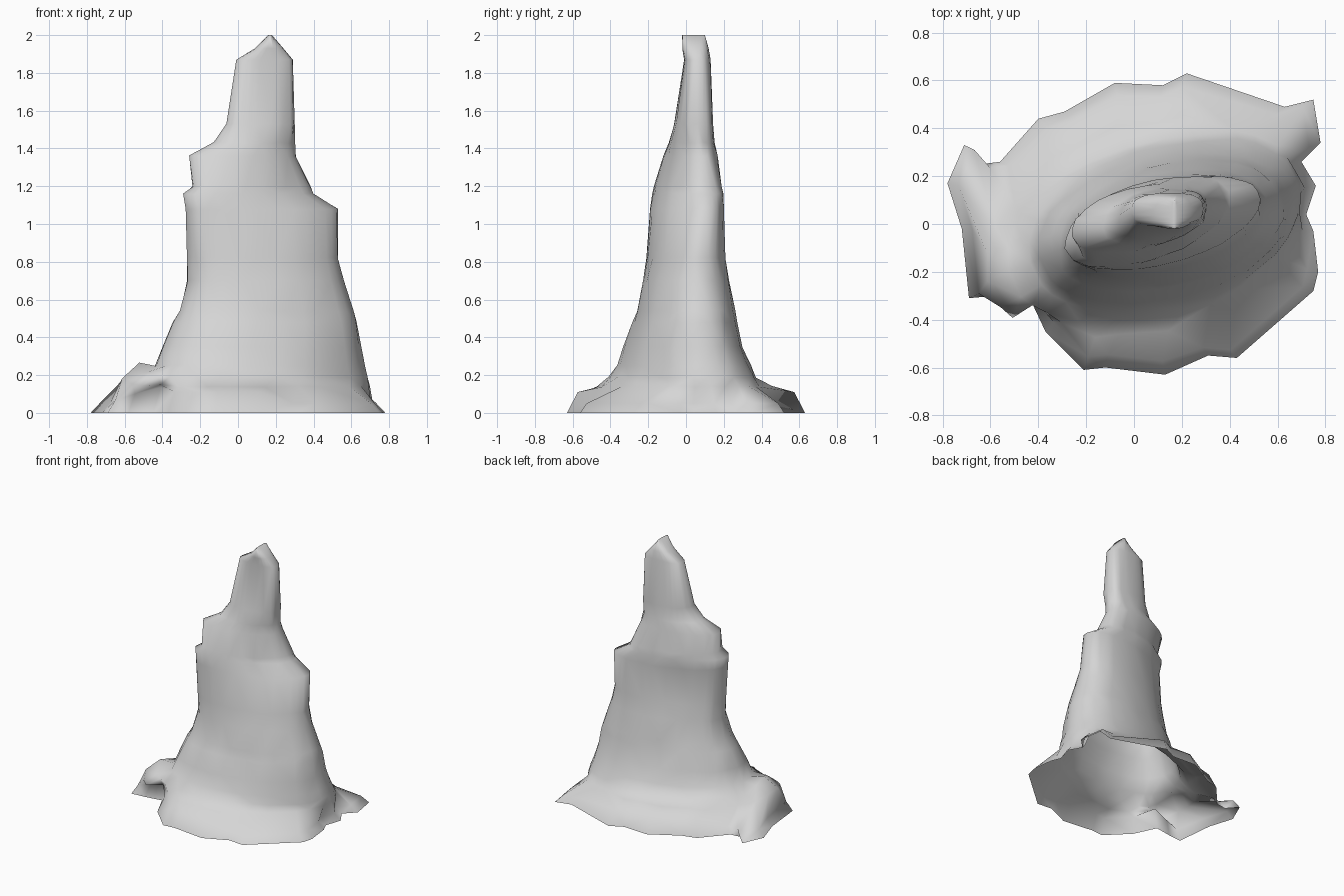
import bpy
import bmesh
import random
from math import atan2, cos, sin, tau, exp, copysign
from mathutils import Vector

random.seed(4)

default_cube = bpy.data.objects.get("Cube")
if default_cube:
    bpy.data.objects.remove(default_cube, do_unlink=True)

# Ragged ground outline of the rock, counterclockwise from the left side
OUTLINE = [
    (.76, .16), (.70, .26), (.78, .34), (.75, .52), (.63, .49), (.22, .63), (.12, .58),
    (-.08, .59), (-.29, .47), (-.4, .44), (-.56, .26), (-.64, .25), (-.71, .33),
    (-.78, .17), (-.72, -.02), (-.69, -.31), (-.58, -.3), (-.45, -.28), (-.37, -.45),
    (-.21, -.61), (-.12, -.6), (.13, -.63), (.31, -.55), (.43, -.56), (.75, -.28),
    (.77, -.2), (.75, -.03), (.72, .04),
]

# Spire sections: height, x range, y range, skew as a share of the half depth
SECTIONS = [
    (.14, -.62, .7, -.46, .4, .35),
    (.19, -.53, .69, -.41, .37, .32),
    (.25, -.44, .67, -.36, .34, .3),
    (.35, -.4, .65, -.33, .3, .28),
    (.48, -.35, .63, -.28, .27, .28),
    (.54, -.31, .61, -.26, .26, .28),
    (.7, -.27, .56, -.23, .23, .28),
    (.82, -.27, .53, -.21, .21, .35),
    (1.08, -.28, .53, -.19, .2, .48),
    (1.16, -.29, .4, -.18, .2, .48),
    (1.2, -.24, .38, -.17, .19, .45),
    (1.36, -.26, .31, -.12, .17, .4),
    (1.43, -.13, .3, -.09, .15, .3),
    (1.53, -.06, .3, -.06, .14, .2),
    (1.87, -.01, .29, -.01, .13, .05),
    (1.93, .09, .24, -.02, .12, 0),
    (2, .16, .18, -.02, .1, 0),
]


def make_material(name, color):
    material = bpy.data.materials.new(name)
    material.use_nodes = True
    material.diffuse_color = color
    shader = material.node_tree.nodes["Principled BSDF"]
    shader.inputs["Base Color"].default_value = color
    shader.inputs["Roughness"].default_value = .9
    return material


def rounded(value, power):
    """Fullness of a section: lower powers give boxier corners."""
    return copysign(abs(value) ** power, value)


def section_angles():
    """Angles that follow the outline but stay fairly evenly spread."""
    angles = []
    count = len(OUTLINE)
    for i, (x, y) in enumerate(OUTLINE):
        own = atan2(y / .63, x / .78) % tau
        even = (tau * i / count + .2) % tau
        gap = (even - own + tau / 2) % tau - tau / 2
        angles.append(own + gap * .6)
    return angles


def is_bulging(x, y):
    """The front and back swell out above the ground, the corners do not."""
    return abs(x) < .5 and not (x > .2 and y < 0)


def foot_knob(point):
    """Raise the small lump on the right front foot."""
    distance = (point.xy - Vector((-.53, -.2))).length_squared
    point.z += .08 * exp(-distance / .015)
    return point


def jitter(point, amount):
    return point + Vector([random.uniform(-amount, amount) for _ in range(3)])


def ground_rings():
    """The outline itself and the broken ledge just above it."""
    base = [Vector((x, y, 0)) for x, y in OUTLINE]
    ledge = []
    for p in base:
        scale, height = (.91, .11) if is_bulging(p.x, p.y) else (.94, .05)
        ledge.append(foot_knob(Vector((p.x * scale, p.y * scale, height))))
    return [base, ledge]


def spire_ring(section, angles, blend):
    """A skewed oval; the lowest one is pulled towards the bulging ground."""
    z, x0, x1, y0, y1, lean = section
    center_x, half_x = (x0 + x1) / 2, (x1 - x0) / 2
    center_y, half_y = (y0 + y1) / 2, (y1 - y0) / 2
    skew = half_y * lean
    depth = (half_y ** 2 - skew ** 2) ** .5
    power = .75 if z > 1.5 else .95
    ring = []
    for angle, (x, y) in zip(angles, OUTLINE):
        across, along = rounded(cos(angle), power), rounded(sin(angle), power)
        point = Vector((center_x + half_x * across,
                        center_y + skew * across + depth * along, z))
        if is_bulging(x, y):
            point = point.lerp(Vector((x * .85, y * .8, z)), blend)
        if z < .2:
            point = foot_knob(point)
        ring.append(jitter(point, .004) if z < 1.8 else point)
    return ring


def build_spire():
    angles = section_angles()
    rings = ground_rings()
    for i, section in enumerate(SECTIONS):
        rings.append(spire_ring(section, angles, .5 if i == 0 else 0))

    bm = bmesh.new()
    loops = [[bm.verts.new(p) for p in ring] for ring in rings]
    count = len(OUTLINE)
    # Rock walls, left open underneath
    for low, high in zip(loops, loops[1:]):
        for i in range(count):
            j = (i + 1) % count
            bm.faces.new((low[i], low[j], high[j], high[i]))
    # Narrow summit
    bm.faces.new(loops[-1])
    bmesh.ops.triangulate(bm, faces=bm.faces[:])
    for face in bm.faces:
        face.smooth = True

    mesh = bpy.data.meshes.new("rock_spire")
    bm.to_mesh(mesh)
    bm.free()
    rock = bpy.data.objects.new("rock_spire", mesh)
    bpy.context.collection.objects.link(rock)
    return rock


rock_spire = build_spire()
rock_spire.data.materials.append(make_material("stone grey", (.67, .67, .67, 1)))
